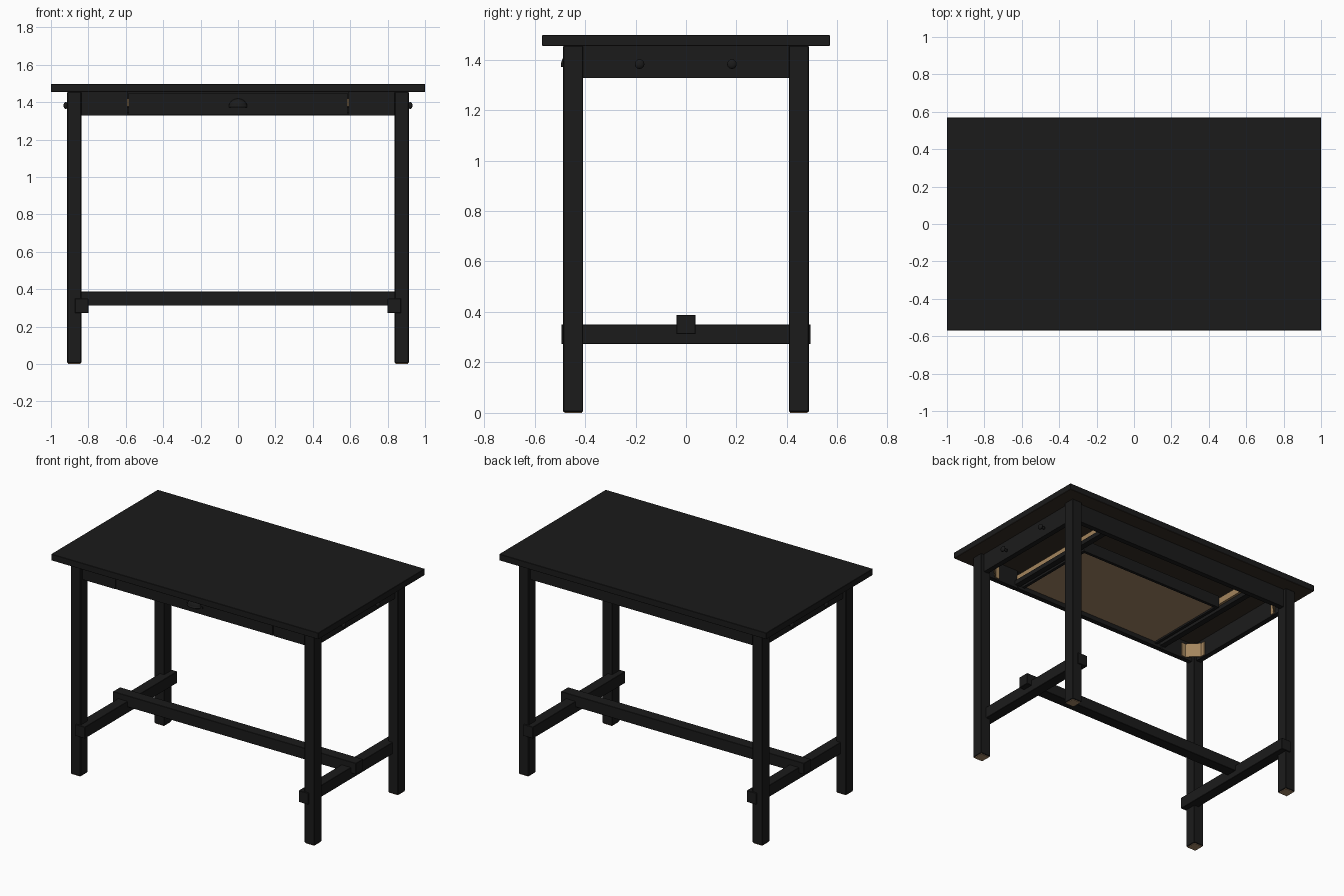
import bpy, bmesh, math
from mathutils import Matrix, Vector

if "Cube" in bpy.data.objects:
    bpy.data.objects.remove(bpy.data.objects["Cube"], do_unlink=True)


def material(name, rgb):
    mat = bpy.data.materials.new(name)
    mat.use_nodes = True
    col = (*rgb, 1)
    mat.diffuse_color = col
    mat.node_tree.nodes["Principled BSDF"].inputs["Base Color"].default_value = col
    return mat


black = material("black paint", (0.0108, 0.0108, 0.0108))
dark_brown = material("dark brown underside", (0.036, 0.026, 0.018))
wood = material("raw wood", (0.37, 0.235, 0.134))
brass = material("brass", (0.37, 0.235, 0.11))


def finish(name, bm, mats, bevel=0):
    mesh = bpy.data.meshes.new(name)
    bm.to_mesh(mesh)
    bm.free()
    for m in mats:
        mesh.materials.append(m)
    obj = bpy.data.objects.new(name, mesh)
    bpy.context.collection.objects.link(obj)
    if bevel:
        mod = obj.modifiers.new("edge", 'BEVEL')
        mod.width = bevel
        mod.segments = 1
    return obj


def box(name, x, y, z, mat=black, under=None, bevel=0, turn=0):
    """Box from (low, high) ranges; the underside may take its own material."""
    bm = bmesh.new()
    size = [r[1] - r[0] for r in (x, y, z)]
    centre = Vector([sum(r) / 2 for r in (x, y, z)])
    bmesh.ops.create_cube(bm, size=1, matrix=Matrix.Translation(centre)
                          @ Matrix.Rotation(turn, 4, 'Z') @ Matrix.Diagonal((*size, 1)))
    bm.normal_update()
    if under:
        for f in bm.faces:
            f.material_index = int(f.normal.z < -0.5)
    return finish(name, bm, [mat, under] if under else [mat], bevel)


def span(a, b, sign):
    return tuple(sorted((a * sign, b * sign)))


# Tabletop with a bare underside
box("tabletop", (-1, 1), (-0.57, 0.57), (1.454, 1.497), black, dark_brown, 0.002)

APRON = (1.328, 1.454)
RAIL = (0.272, 0.35)
BRACE = (1.335, 1.43)

for sx, side in ((1, "left"), (-1, "right")):
    # Legs with bare feet and flanged diagonal corner braces
    for sy, end in ((-1, "front"), (1, "back")):
        box(f"{end}_{side}_leg", span(0.838, 0.913, sx), span(0.408, 0.487, sy),
            (0.004, 1.454), black, None, 0.003)
        box(f"{end}_{side}_foot", span(0.843, 0.908, sx), span(0.413, 0.482, sy),
            (0, 0.006), wood)
        cx, cy = 0.817 * sx, 0.392 * sy
        box(f"{end}_{side}_brace", (cx - 0.054, cx + 0.054), (cy - 0.004, cy + 0.004),
            BRACE, brass, turn=-sx * sy * math.pi / 4)
        box(f"{end}_{side}_brace_end_flange", span(0.75, 0.785, sx),
            span(0.424, 0.43, sy), BRACE, brass)
        box(f"{end}_{side}_brace_side_flange", span(0.849, 0.855, sx),
            span(0.325, 0.36, sy), BRACE, brass)

    # Side apron, side stretcher, drawer runner and metal slide
    box(f"{side}_apron", span(0.855, 0.89, sx), (-0.413, 0.413), APRON)
    box(f"{side}_stretcher", span(0.8, 0.872, sx), (-0.494, 0.494), RAIL, bevel=0.002)
    box(f"{side}_drawer_runner", span(0.575, 0.615, sx), (-0.43, 0.435), (1.345, 1.375))
    box(f"{side}_drawer_slide", span(0.56, 0.597, sx), (-0.432, 0.42),
        (1.376, 1.42), brass)

    # Front apron piece beside the drawer
    box(f"front_{side}_apron", span(0.592, 0.84, sx), (-0.465, -0.433), APRON)

    # Drawer side
    box(f"drawer_{side}_side", span(0.535, 0.555, sx), (-0.435, 0.17), (1.348, 1.43))

    # Turned knobs
    for ky, end in ((-0.184, "front"), (0.182, "back")):
        bm = bmesh.new()
        bmesh.ops.create_cone(bm, cap_ends=True, segments=16, radius1=0.009, radius2=0.009,
                              depth=0.03, matrix=Matrix.Translation((0.9 * sx, ky, 1.382))
                              @ Matrix.Rotation(math.pi / 2, 4, 'Y'))
        bmesh.ops.create_uvsphere(bm, u_segments=16, v_segments=10, radius=1,
                                  matrix=Matrix.Translation((0.922 * sx, ky, 1.382))
                                  @ Matrix.Diagonal((0.011, 0.019, 0.019, 1)))
        for f in bm.faces:
            f.smooth = True
        finish(f"{end}_{side}_knob", bm, [black])

# Back apron and long stretcher
box("back_apron", (-0.84, 0.84), (0.43, 0.465), APRON)
box("long_stretcher", (-0.91, 0.91), (-0.038, 0.038), (0.312, 0.388), bevel=0.002)

# Drawer
box("drawer_front", (-0.586, 0.586), (-0.466, -0.433), (1.33, 1.45))
box("drawer_back", (-0.555, 0.555), (0.15, 0.17), (1.348, 1.43))
box("drawer_bottom", (-0.54, 0.54), (-0.435, 0.155), (1.36, 1.368), wood)

# Cup pull: half dome open below, on a thin plate
bm = bmesh.new()
bmesh.ops.create_uvsphere(bm, u_segments=20, v_segments=12, radius=1)
for normal in ((0, 0, -1), (0, 1, 0)):
    bmesh.ops.bisect_plane(bm, geom=bm.verts[:] + bm.edges[:] + bm.faces[:],
                           plane_co=(0, 0, 0), plane_no=normal, clear_outer=True)
bmesh.ops.transform(bm, verts=bm.verts, matrix=Matrix.Translation((0, -0.466, 1.374))
                    @ Matrix.Diagonal((0.05, 0.03, 0.045, 1)))
for f in bm.faces:
    f.smooth = True
pull = finish("cup_pull", bm, [black])
pull.modifiers.new("wall", 'SOLIDIFY').thickness = 0.003
box("cup_pull_plate", (-0.064, 0.064), (-0.469, -0.466), (1.371, 1.384))
